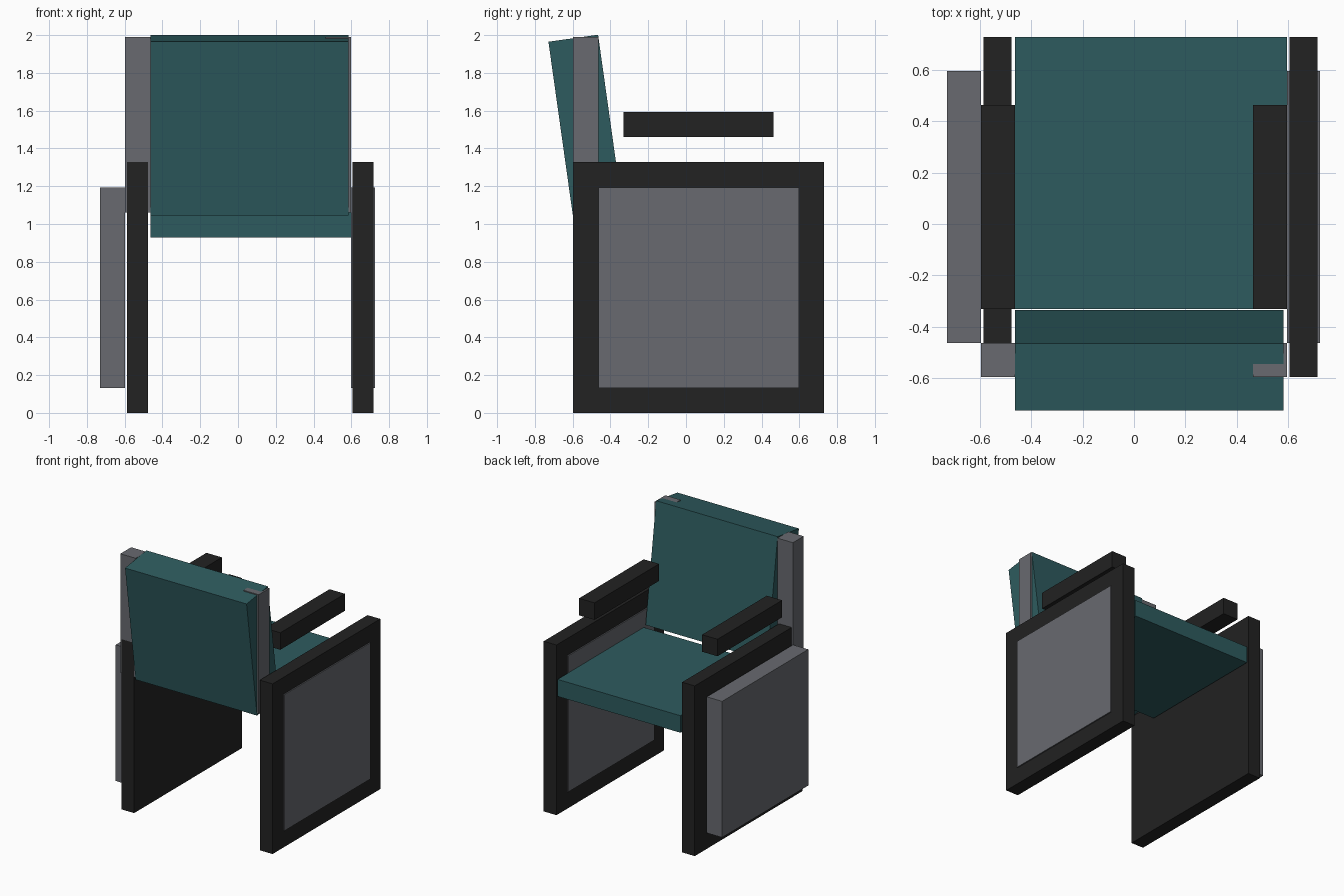
import bpy
import math
from mathutils import Matrix, Vector

cube = bpy.data.objects.get("Cube")
if cube:
    bpy.data.objects.remove(cube, do_unlink=True)

U = 0.1327  # design module: every part is laid out on this unit


def material(name, rgb):
    m = bpy.data.materials.new(name)
    m.use_nodes = True
    m.diffuse_color = (*rgb, 1)
    bsdf = next(n for n in m.node_tree.nodes if n.type == 'BSDF_PRINCIPLED')
    bsdf.inputs["Base Color"].default_value = (*rgb, 1)
    return m


teal = material("teal upholstery", (0.027, 0.105, 0.113))
grey = material("grey panel", (0.138, 0.144, 0.160))
black = material("black frame", (0.016, 0.016, 0.016))


def box(name, mat, x, y, z):
    """Box spanning the given (min, max) ranges, in modules."""
    spans = (x, y, z)
    size = [(b - a) * U for a, b in spans]
    centre = Vector([(a + b) / 2 * U for a, b in spans])
    bpy.ops.mesh.primitive_cube_add(size=1)
    ob = bpy.context.object
    ob.name = ob.data.name = name
    ob.data.transform(Matrix.Translation(centre) @ Matrix.Diagonal((*size, 1)))
    ob.data.materials.append(mat)
    return ob


# Seat cushion
box("seat", teal, (-3.5, 4.5), (-2.5, 5.5), (7, 8))

# Side slabs: the left one is set into its panel, the right one stands inside it
for side, slab_x, panel_x in (("left", (4.57, 5.4), (4.5, 5.47)),
                              ("right", (-4.42, -3.6), (-5.5, -4.5))):
    box(side + "_side_frame", black, slab_x, (-4.5, 5.5), (0, 10))
    box(side + "_side_panel", grey, panel_x, (-3.5, 4.5), (1, 9))

# Armrests and back posts
for side, x in (("left", (3.5, 4.5)), ("right", (-4.5, -3.5))):
    box(side + "_armrest", black, x, (-2.5, 3.5), (11, 12))
    box(side + "_back_post", grey, x, (-4.5, -3.5), (8, 15))

# Backrest cushion, leaning back about its lower rear edge
back = box("backrest", teal, (-3.5, 4.4), (0, 2), (0, 7))
back.data.transform(Matrix.Translation((0, -0.599, 1.045))
                    @ Matrix.Rotation(math.radians(8), 4, 'X'))
